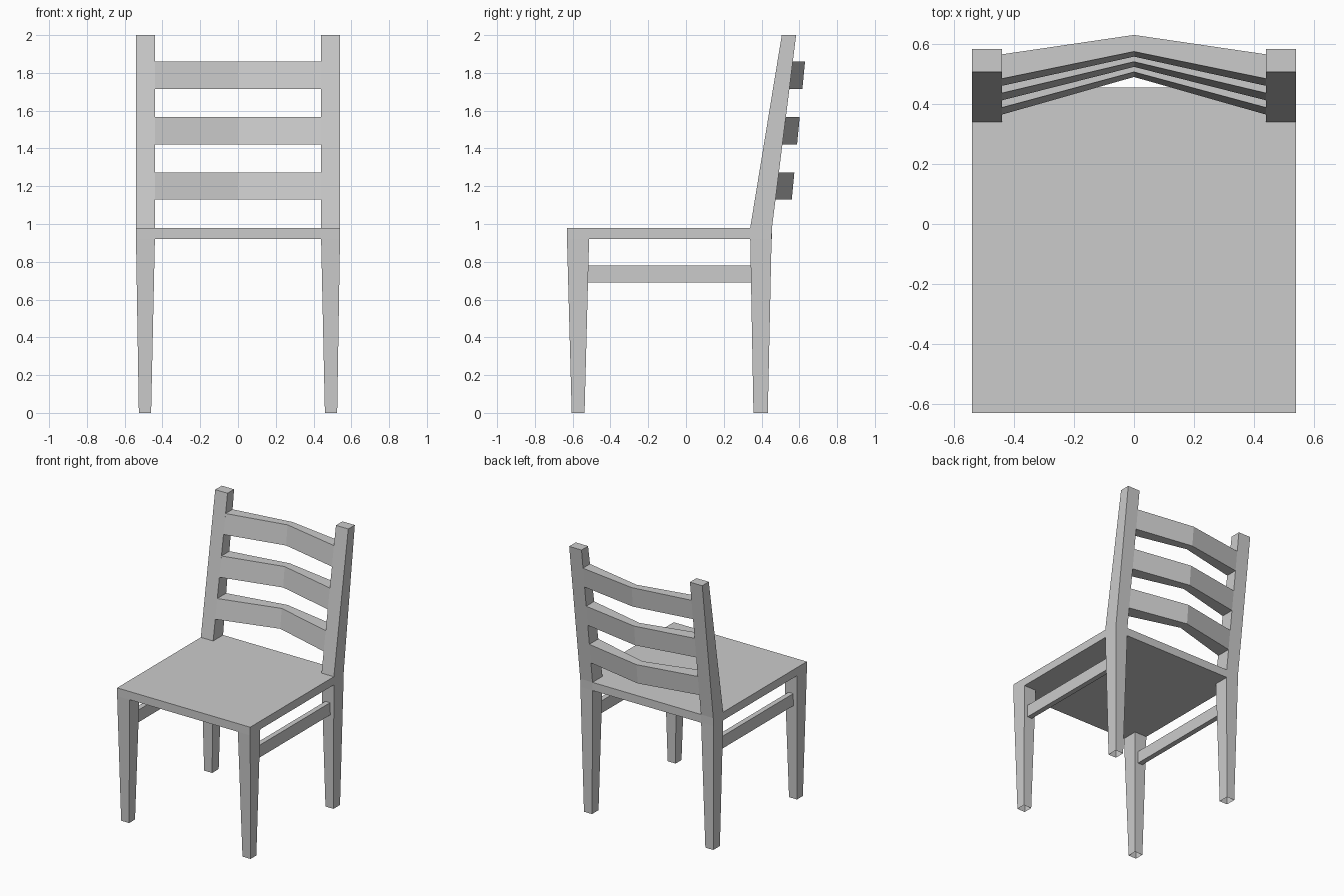
import bpy, bmesh

if "Cube" in bpy.data.objects:
    bpy.data.objects.remove(bpy.data.objects["Cube"])


def loft(name, rings, cap_start=True, cap_end=True):
    """Skin a series of equal-length point rings into one flat-shaded object."""
    bm = bmesh.new()
    loops = [[bm.verts.new(p) for p in ring] for ring in rings]
    for a, b in zip(loops, loops[1:]):
        n = len(a)
        for i in range(n):
            j = (i + 1) % n
            bm.faces.new((a[i], a[j], b[j], b[i]))
    if cap_start:
        bm.faces.new(loops[0][::-1])
    if cap_end:
        bm.faces.new(loops[-1])
    bmesh.ops.recalc_face_normals(bm, faces=bm.faces[:])
    me = bpy.data.meshes.new(name)
    bm.to_mesh(me)
    bm.free()
    ob = bpy.data.objects.new(name, me)
    bpy.context.collection.objects.link(ob)
    return ob


def rect(x0, x1, y0, y1, z):
    return [(x0, y0, z), (x1, y0, z), (x1, y1, z), (x0, y1, z)]


def mirror_x(ob):
    ob.modifiers.new("mirror", 'MIRROR').use_mirror_merge = False
    return ob


# Seat, notched at the back corners for the posts
outline = [(-.54, -.63), (.54, -.63), (.54, .34), (.44, .34),
           (.44, .455), (-.44, .455), (-.44, .34), (-.54, .34)]
loft("seat", [[(x, y, z) for x, y in outline] for z in (.92, .98)])

# Tapered front legs, open at the foot
mirror_x(loft("front_leg", [rect(.46, .525, -.605, -.537, 0),
                            rect(.44, .54, -.63, -.513, .92)], cap_start=False))

# Back legs that lean back above the seat
mirror_x(loft("back_leg_post", [rect(.46, .525, .357, .433, 0),
                                rect(.44, .54, .34, .453, .92),
                                rect(.44, .54, .34, .455, .98),
                                rect(.44, .54, .507, .583, 2)], cap_start=False))

# Side stretchers
mirror_x(loft("side_stretcher", [rect(.47, .508, -.518, .345, .69),
                                 rect(.47, .508, -.518, .345, .78)]))


# Back slats: flush with the posts at the ends, bent backwards at the middle
def slat_section(x, z0, z1):
    def ys(z):
        if x:
            return .34 + .164 * (z - .98), .455 + .1255 * (z - .98)
        return .49 + .116 * (z - 1.13), .56 + .096 * (z - 1.13)
    (f0, b0), (f1, b1) = ys(z0), ys(z1)
    return [(x, f0, z0), (x, b0, z0), (x, b1, z1), (x, f1, z1)]


for label, z0, z1 in (("lower", 1.13, 1.273), ("middle", 1.42, 1.567), ("upper", 1.715, 1.86)):
    loft(label + "_back_slat", [slat_section(x, z0, z1) for x in (-.44, 0, .44)])
